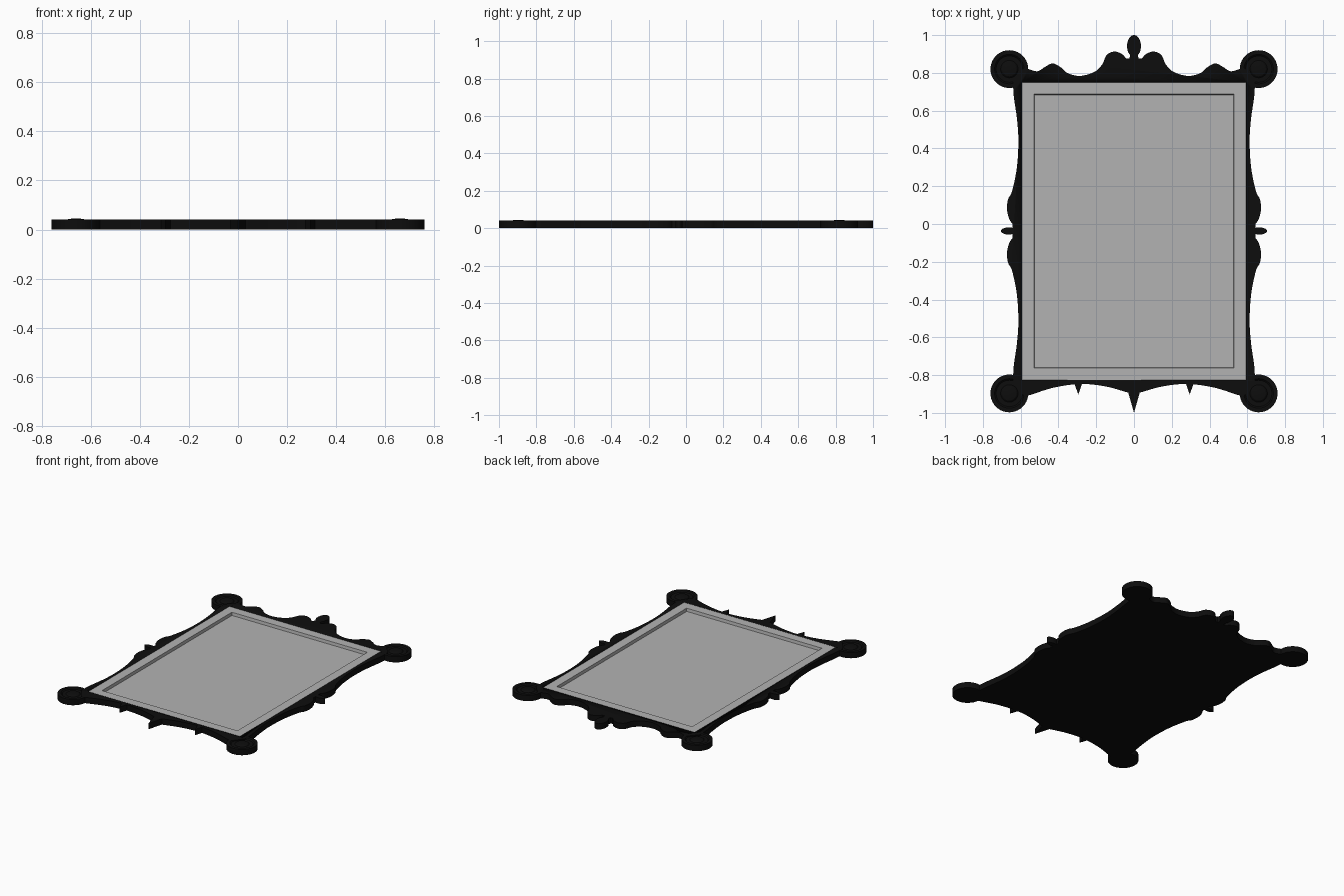
import bpy, bmesh, math
from mathutils import Vector

cube = bpy.data.objects.get("Cube")
if cube:
    bpy.data.objects.remove(cube)

H = 0.041


def material(name, value):
    m = bpy.data.materials.new(name)
    m.use_nodes = True
    m.diffuse_color = (value, value, value, 1)
    bsdf = m.node_tree.nodes["Principled BSDF"]
    bsdf.inputs["Base Color"].default_value = (value, value, value, 1)
    return m


black = material("black", 0.004)
grey = material("mirror grey", 0.45)


def finish(bm, name, mat, smooth=True):
    bmesh.ops.recalc_face_normals(bm, faces=bm.faces)
    me = bpy.data.meshes.new(name)
    bm.to_mesh(me)
    bm.free()
    ob = bpy.data.objects.new(name, me)
    bpy.context.collection.objects.link(ob)
    me.materials.append(mat)
    bpy.ops.object.select_all(action="DESELECT")
    bpy.context.view_layer.objects.active = ob
    ob.select_set(True)
    if smooth:
        bpy.ops.object.shade_smooth_by_angle(angle=math.radians(30))
    return ob


def prism(name, outline, z0=0.0, z1=H, mat=black):
    bm = bmesh.new()
    face = bm.faces.new([bm.verts.new((x, y, z0)) for x, y in outline])
    ext = bmesh.ops.extrude_face_region(bm, geom=[face], use_keep_orig=True)
    top = [v for v in ext["geom"] if isinstance(v, bmesh.types.BMVert)]
    bmesh.ops.translate(bm, verts=top, vec=(0, 0, z1 - z0))
    return finish(bm, name, mat)


def ellipse(cx, cy, rx, ry, n=32):
    return [(cx + rx * math.cos(2 * math.pi * i / n),
             cy + ry * math.sin(2 * math.pi * i / n)) for i in range(n)]


def rect(x, y0, y1):
    return [(-x, y0), (x, y0), (x, y1), (-x, y1)]


def smooth_path(points, steps=8):
    """Flowing curve through the points, ending sharply at both ends."""
    p = [Vector(q) for q in points]
    p = [2 * p[0] - p[1]] + p + [2 * p[-1] - p[-2]]
    out = []
    for a, b, c, d in zip(p, p[1:], p[2:], p[3:]):
        for i in range(steps):
            t = i / steps
            v = 0.5 * (2 * b + (c - a) * t + (2 * a - 5 * b + 4 * c - d) * t ** 2
                       + (3 * b - a - 3 * c + d) * t ** 3)
            out.append((v.x, v.y))
    return out + [tuple(points[-1])]


# Frame outline: right half, crest to base, split at its sharp corners
MID = -0.037
crest = [(0.04, 0.875), (0.065, 0.9), (0.105, 0.913), (0.145, 0.894), (0.168, 0.845),
         (0.21, 0.805), (0.285, 0.784), (0.35, 0.798), (0.385, 0.828), (0.43, 0.85),
         (0.472, 0.831), (0.505, 0.81), (0.535, 0.812), (0.58, 0.83)]
side = [(0.64, 0.76), (0.637, 0.68), (0.62, 0.56), (0.612, 0.44), (0.62, 0.3),
        (0.645, 0.175), (0.667, 0.13), (0.672, 0.075), (0.66, 0.025), (0.642, 0.0)]
lower_side = [(x, 2 * MID - y) for x, y in reversed(side)]
base = [(0.58, -0.915), (0.54, -0.902), (0.42, -0.865), (0.28, -0.847), (0.15, -0.86),
        (0.03, -0.893)]
half = [(0.012, 0.875)]
for part in (crest, side, lower_side, base):
    half += smooth_path(part)
outline = half + [(-x, y) for x, y in reversed(half)]
frame = prism("frame", outline)

# Pocket in the frame that holds the mirror panel
FLOOR, Y0, Y1, X = 0.012, -0.825, 0.75, 0.592
cutter = prism("pocket_cutter", rect(X, Y0, Y1), FLOOR, 0.2)
cutter.hide_render = True
bpy.context.view_layer.objects.active = frame
mod = frame.modifiers.new("pocket", "BOOLEAN")
mod.object = cutter
mod.operation = "DIFFERENCE"
bpy.ops.object.modifier_apply(modifier=mod.name)
bpy.data.objects.remove(cutter)

# Mirror panel: flat border sloping down to a sunken pane
bm = bmesh.new()
loops = []
for inset, z in ((0, FLOOR), (0, H), (0.063, H), (0.066, 0.02)):
    loops.append([bm.verts.new((x, y, z))
                  for x, y in rect(X - inset, Y0 + inset, Y1 - inset)])
for lo, hi in zip(loops, loops[1:]):
    for i in range(4):
        j = (i + 1) % 4
        bm.faces.new((lo[i], lo[j], hi[j], hi[i]))
bm.faces.new(loops[-1])
bm.faces.new(loops[0][::-1])
finish(bm, "mirror_panel", grey, smooth=False)


# Corner rosettes: raised rim, shallow groove and central button
def rosette(name, cx, cy):
    bm = bmesh.new()
    profile = [(0, 0), (0.1, 0), (0.1, H), (0.078, H), (0.07, 0.034), (0.046, 0.034),
               (0.038, H), (0.02, 0.044), (0, 0.045)]
    verts = [bm.verts.new((cx + r, cy, z)) for r, z in profile]
    edges = [bm.edges.new(e) for e in zip(verts, verts[1:])]
    bmesh.ops.spin(bm, geom=verts + edges, cent=(cx, cy, 0), axis=(0, 0, 1),
                   angle=2 * math.pi, steps=40)
    bmesh.ops.remove_doubles(bm, verts=bm.verts, dist=0.0005)
    finish(bm, name, black)


for s, label in ((1, "left"), (-1, "right")):
    rosette("top_rosette_" + label, s * 0.66, 0.82)
    rosette("bottom_rosette_" + label, s * 0.66, -0.897)
    # Spindle at the middle of each side
    prism("side_spindle_" + label, ellipse(s * 0.664, MID, 0.04, 0.019))
    # Small pendant on the lower edge
    prism("small_pendant_" + label,
          [(s * 0.295 - 0.022, -0.84), (s * 0.295, -0.903), (s * 0.295 + 0.022, -0.84)])

# Crest finial and centre pendant
prism("crest_finial", ellipse(0, 0.942, 0.037, 0.058))
prism("crest_neck", [(-0.03, 0.86), (0.03, 0.86), (0.018, 0.9), (-0.018, 0.9)])
prism("centre_pendant", [(-0.034, -0.88), (0, -1.0), (0.034, -0.88)])
